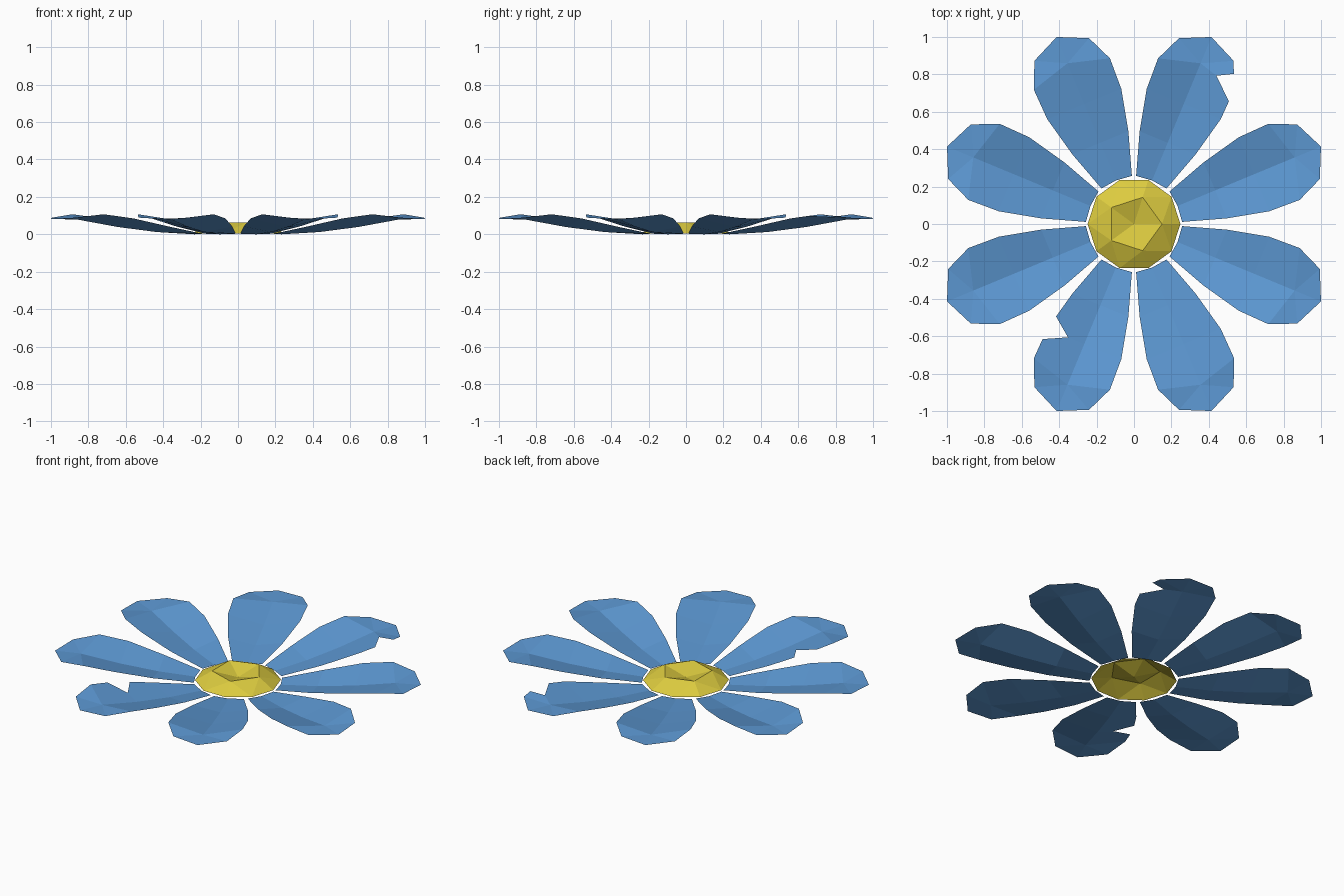
import bpy
from math import cos, sin, pi, radians
from mathutils import Vector

if "Cube" in bpy.data.objects:
    bpy.data.objects.remove(bpy.data.objects["Cube"])


def material(name, rgb):
    m = bpy.data.materials.new(name)
    m.diffuse_color = (*rgb, 1)
    m.use_nodes = True
    m.node_tree.nodes["Principled BSDF"].inputs["Base Color"].default_value = m.diffuse_color
    return m


def add_mesh(name, verts, faces, mat):
    me = bpy.data.meshes.new(name)
    me.from_pydata(verts, [], faces)
    me.materials.append(mat)
    ob = bpy.data.objects.new(name, me)
    bpy.context.collection.objects.link(ob)
    return ob


blue = material("petal_blue", (0.11, 0.32, 0.66))
yellow = material("centre_yellow", (0.72, 0.60, 0.05))

# Petal sections: midrib (u, z) and rim (u, half width, z)
MIDRIB = [(0.252, 0.003), (0.47, 0.015), (0.695, 0.042), (0.93, 0.082)]
RIM = [(0.242, 0.088, 0.006), (0.47, 0.162, 0.045), (0.695, 0.214, 0.088), (0.868, 0.22, 0.11)]
SHOULDER = (1.01, 0.158, 0.092)
TIP = Vector((1.082, 0, 0.085))


def petal(name, angle, tear=None):
    """tear = (section index, inward fraction, fraction before, fraction after)"""
    verts, faces = [], []

    def vid(p):
        for i, q in enumerate(verts):
            if (q - p).length < 1e-5:
                return i
        verts.append(p)
        return len(verts) - 1

    mid = [Vector((u, 0, z)) for u, z in MIDRIB]
    for side in (-1, 1):
        rim = [Vector((u, side * w, z)) for u, w, z in RIM + [SHOULDER]]
        before = [[p] for p in rim]     # rim points as seen from the inner panel
        after = [[p] for p in rim]      # rim points as seen from the outer panel
        if tear and side == -1:
            k, inward, a, b = tear
            notch = mid[k].lerp(rim[k], inward)
            before[k] = [rim[k - 1].lerp(rim[k], a), notch]
            after[k] = [notch, rim[k].lerp(rim[k + 1], b)]
        polys = [[mid[i]] + after[i] + before[i + 1] + [mid[i + 1]] for i in range(3)]
        polys.append([mid[3]] + after[3] + [rim[4]])
        polys.append([mid[3], rim[4], TIP])
        for poly in polys:
            ids = [vid(p) for p in poly]
            faces.append(ids if side == -1 else ids[::-1])
    ob = add_mesh(name, verts, faces, blue)
    ob.rotation_euler.z = angle


# Eight petals, two of them torn at the edge
tears = {1: (3, 0.47, 0.61, 0.55), 5: (2, 0.44, 0.65, 0.35)}
for i in range(8):
    petal(f"petal_{i + 1}", radians(22.5 + 45 * i), tears.get(i))

# Flower centre: ten-sided rim rising to a five-sided ridge with a sunken middle
rim = [(0.248 * cos(k * pi / 5), 0.248 * sin(k * pi / 5), 0.008) for k in range(10)]
ridge = [(0.15 * cos(k * 2 * pi / 5), 0.15 * sin(k * 2 * pi / 5), 0.066) for k in range(5)]
faces = []
for k in range(5):
    a, b, c = 2 * k, 2 * k + 1, (2 * k + 2) % 10
    r, s = 10 + k, 10 + (k + 1) % 5
    faces += [(a, b, r), (b, s, r), (b, c, s), (r, s, 15)]
add_mesh("flower_centre", rim + ridge + [(0, 0, 0.025)], faces, yellow)

# Rest the lowest point on the ground
bpy.context.view_layer.update()
low = min(v.co.z for o in bpy.data.objects for v in o.data.vertices)
for o in bpy.data.objects:
    o.location.z -= low
